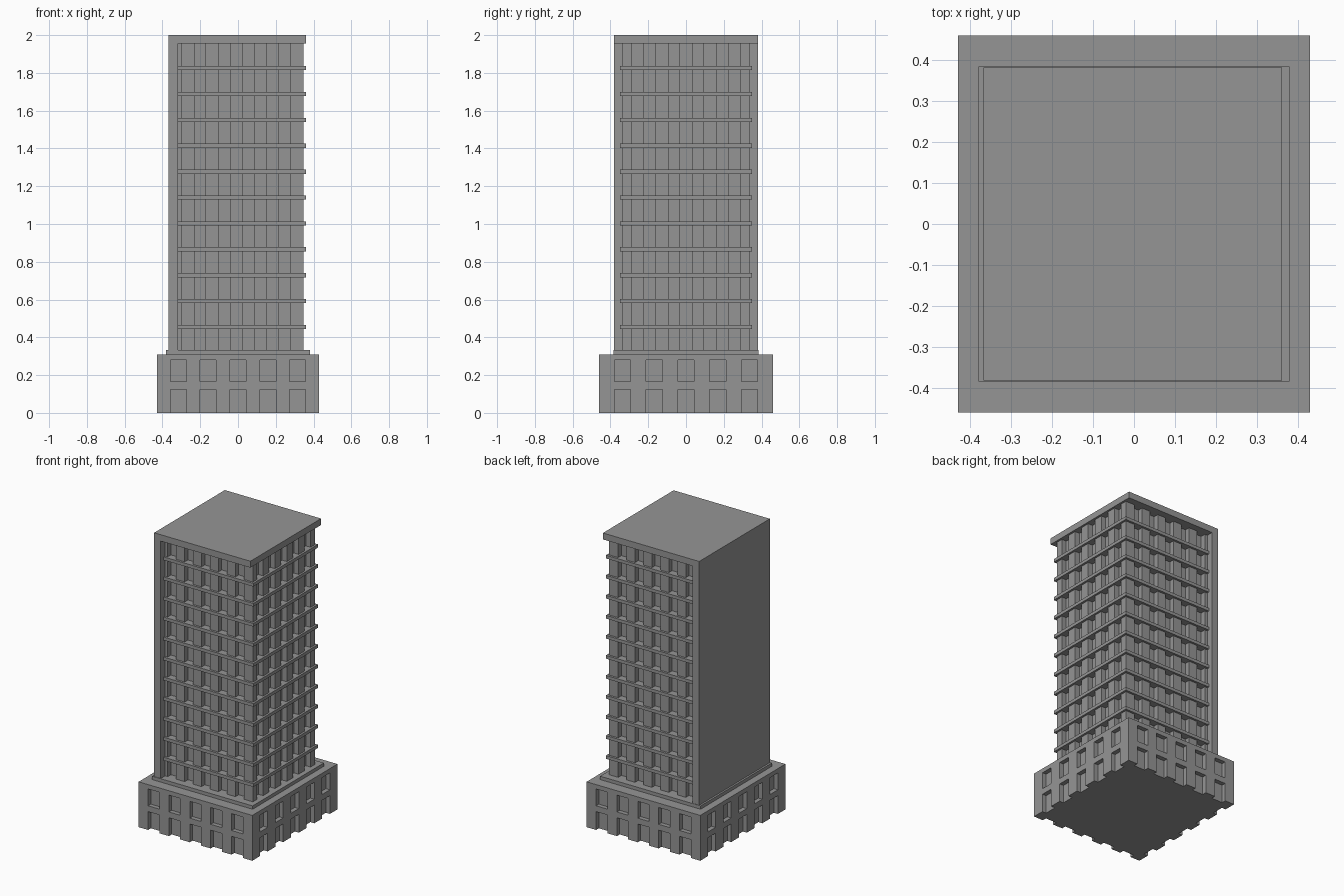
import bpy
import bmesh

cube = bpy.data.objects.get("Cube")
if cube:
    bpy.data.objects.remove(cube, do_unlink=True)

concrete = bpy.data.materials.new("grey_concrete")
concrete.use_nodes = True
concrete.diffuse_color = (0.3, 0.3, 0.3, 1)
concrete.node_tree.nodes["Principled BSDF"].inputs["Base Color"].default_value = (0.3, 0.3, 0.3, 1)


def boxes(name, extents, helper=False):
    """One object made of boxes given as ((x0, x1), (y0, y1), (z0, z1))."""
    bm = bmesh.new()
    for ext in extents:
        verts = bmesh.ops.create_cube(bm, size=1)["verts"]
        for v in verts:
            v.co = [(a + b) / 2 + c * (b - a) for (a, b), c in zip(ext, v.co)]
    mesh = bpy.data.meshes.new(name)
    bm.to_mesh(mesh)
    bm.free()
    mesh.materials.append(concrete)
    obj = bpy.data.objects.new(name, mesh)
    bpy.context.collection.objects.link(obj)
    obj.hide_render = helper
    return obj


def carve(obj, extents):
    """Cut recesses out of a solid and drop the cutter."""
    cutter = boxes("cutter", extents, True)
    mod = obj.modifiers.new("recesses", "BOOLEAN")
    mod.object = cutter
    mod.solver = "EXACT"
    bpy.context.view_layer.objects.active = obj
    bpy.ops.object.modifier_apply(modifier=mod.name)
    bpy.data.objects.remove(cutter, do_unlink=True)


def span(centre, width):
    return (centre - width / 2, centre + width / 2)


# Podium with five doors and five windows on each side
PX, PY = 0.43, 0.46
podium = boxes("podium", [((-PX, PX), (-PY, PY), (0, 0.31))])
openings = []
for z in ((-0.05, 0.125), (0.165, 0.28)):
    for i in range(-2, 3):
        for side in (-1, 1):
            openings.append((span(i * 0.158, 0.085), span(side * PY, 0.06), z))
            openings.append((span(side * PX, 0.06), span(i * 0.168, 0.085), z))
carve(podium, openings)

# Plinth between podium and tower
boxes("plinth", [((-0.38, 0.38), (-0.385, 0.385), (0.31, 0.333))])

# Tower shaft with tall recesses leaving piers on three sides
TX, TY, TOP = 0.347, 0.335, 1.956
shaft = boxes("tower_shaft", [((-0.33, TX), (-TY, TY), (0.333, TOP))])
bays = []
for i in range(-2, 3):
    bays.append((span(TX, 0.07), span(i * 0.128, 0.064), (0.333, TOP)))
    for side in (-1, 1):
        bays.append((span(-0.009 + i * 0.128, 0.064), span(side * TY, 0.07), (0.333, TOP)))
carve(shaft, bays)

# Projecting floor slabs
boxes("floor_slabs", [((-0.318, 0.361), (-0.35, 0.35), span(0.455 + i * 0.137, 0.022))
                      for i in range(11)])

# Blank end wall and roof
boxes("end_wall", [((-0.367, -0.317), (-0.382, 0.382), (0.333, TOP))])
boxes("roof_slab", [((-0.367, 0.361), (-0.382, 0.382), (TOP, 2))])
